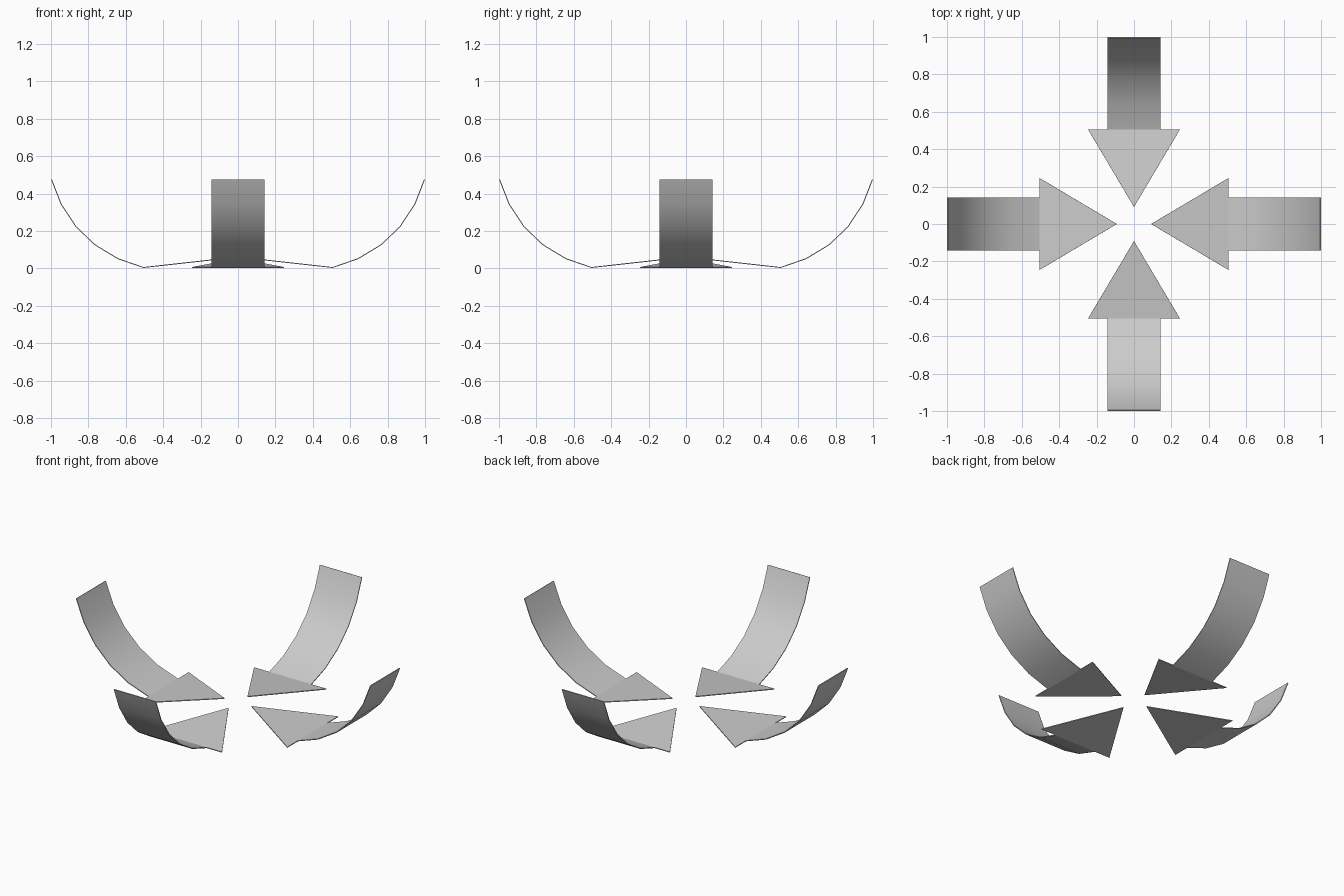
import bpy, bmesh, math
from mathutils import Matrix

if "Cube" in bpy.data.objects:
    bpy.data.objects.remove(bpy.data.objects["Cube"])

# Side profile of one arrow shaft: (distance from centre, height)
SHAFT = [(0.997, 0.475), (0.946, 0.345), (0.867, 0.224),
         (0.766, 0.127), (0.642, 0.052), (0.506, 0.005)]
TIP = (0.091, 0.051)
HALF_SHAFT, HALF_HEAD, THICK = 0.142, 0.246, 0.005


def make_arrow(name, angle):
    bm = bmesh.new()
    # curved shaft strip
    rows = [[bm.verts.new((x, s * HALF_SHAFT, z)) for s in (-1, 1)] for x, z in SHAFT]
    for a, b in zip(rows, rows[1:]):
        f = bm.faces.new((a[0], a[1], b[1], b[0]))
        f.smooth = True
    # flat triangular head, sharing the last shaft row
    x, z = SHAFT[-1]
    left = bm.verts.new((x, -HALF_HEAD, z))
    right = bm.verts.new((x, HALF_HEAD, z))
    tip = bm.verts.new((TIP[0], 0, TIP[1]))
    bm.faces.new((left, rows[-1][0], rows[-1][1], right, tip))
    bmesh.ops.recalc_face_normals(bm, faces=bm.faces)
    if sum(f.normal.z for f in bm.faces) < 0:
        bmesh.ops.reverse_faces(bm, faces=bm.faces)
    # place around the centre
    bm.transform(Matrix.Rotation(angle, 4, 'Z'))
    me = bpy.data.meshes.new(name)
    bm.to_mesh(me)
    bm.free()
    ob = bpy.data.objects.new(name, me)
    bpy.context.collection.objects.link(ob)
    # thin sheet thickness
    mod = ob.modifiers.new("thickness", 'SOLIDIFY')
    mod.thickness = THICK
    mod.offset = 0
    bpy.ops.object.select_all(action='DESELECT')
    ob.select_set(True)
    bpy.context.view_layer.objects.active = ob
    bpy.ops.object.modifier_apply(modifier=mod.name)
    bpy.ops.object.shade_smooth_by_angle(angle=math.radians(25))


# Four arrows pointing inwards
for i, side in enumerate(("right", "back", "left", "front")):
    make_arrow(side + "_arrow", i * math.pi / 2)
